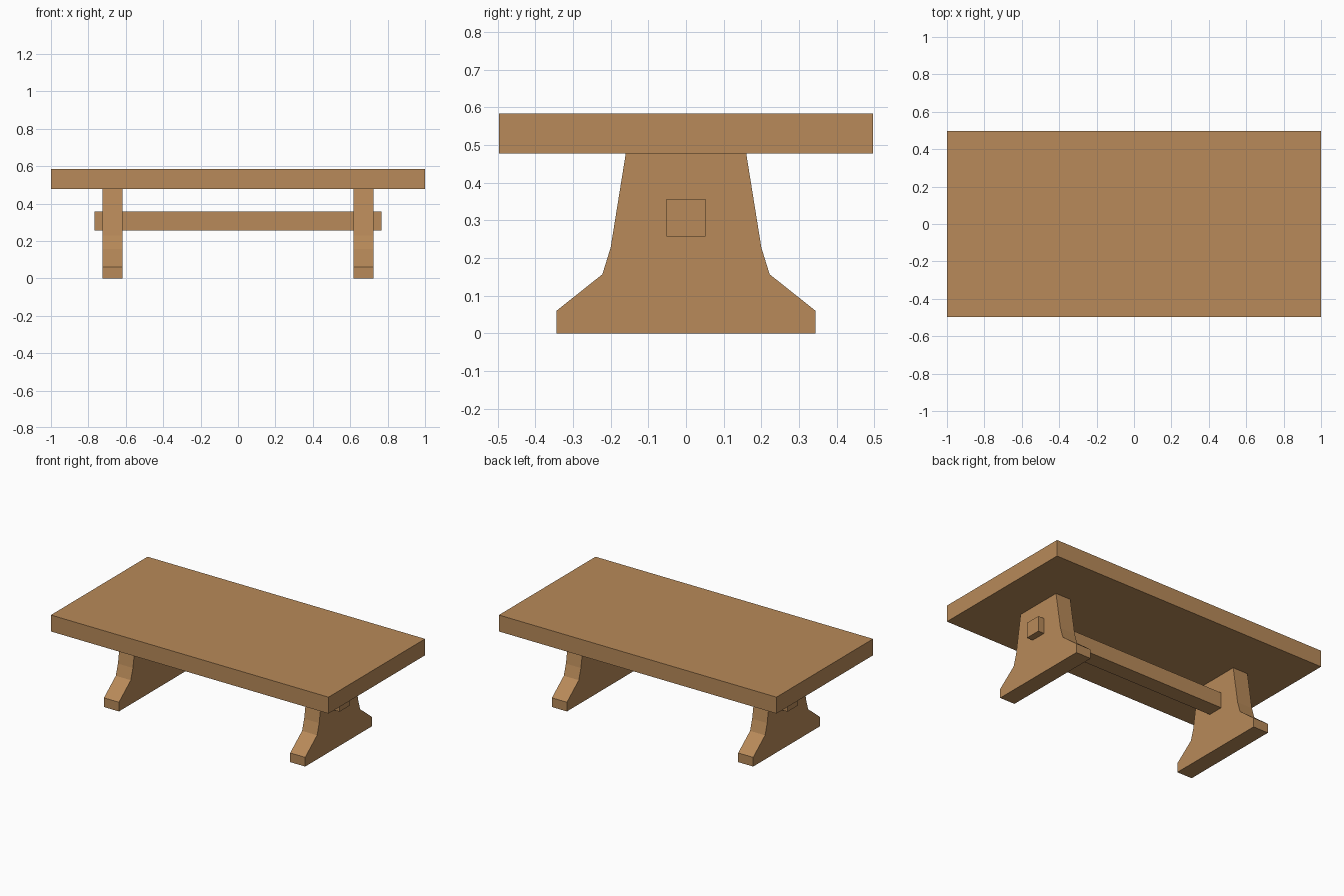
import bpy

if "Cube" in bpy.data.objects:
    bpy.data.objects.remove(bpy.data.objects["Cube"])

wood = bpy.data.materials.new("warm wood")
wood.diffuse_color = (0.479, 0.254, 0.100, 1)
wood.use_nodes = True
wood.node_tree.nodes["Principled BSDF"].inputs["Base Color"].default_value = wood.diffuse_color


def prism(name, profile, x0, x1):
    """Extrude a (y, z) outline along x."""
    n = len(profile)
    verts = [(x, y, z) for x in (x0, x1) for y, z in profile]
    faces = [tuple(reversed(range(n))), tuple(range(n, 2 * n))]
    faces += [(i, (i + 1) % n, n + (i + 1) % n, n + i) for i in range(n)]
    mesh = bpy.data.meshes.new(name)
    mesh.from_pydata(verts, [], faces)
    mesh.materials.append(wood)
    obj = bpy.data.objects.new(name, mesh)
    bpy.context.collection.objects.link(obj)
    return obj


def rect(y, z0, z1):
    return [(-y, z0), (y, z0), (y, z1), (-y, z1)]


# Table top and the stretcher that pokes through both legs
prism("table_top", rect(0.497, 0.477, 0.584), -1, 1)
prism("stretcher", rect(0.052, 0.257, 0.357), -0.768, 0.768)

# Flared trestle legs
half = [(0.344, 0), (0.344, 0.06), (0.222, 0.157), (0.2, 0.228), (0.16, 0.477)]
outline = half + [(-y, z) for y, z in reversed(half)]
for side, x in (("left", -0.671), ("right", 0.671)):
    prism(side + "_trestle_leg", outline, x - 0.054, x + 0.054)
